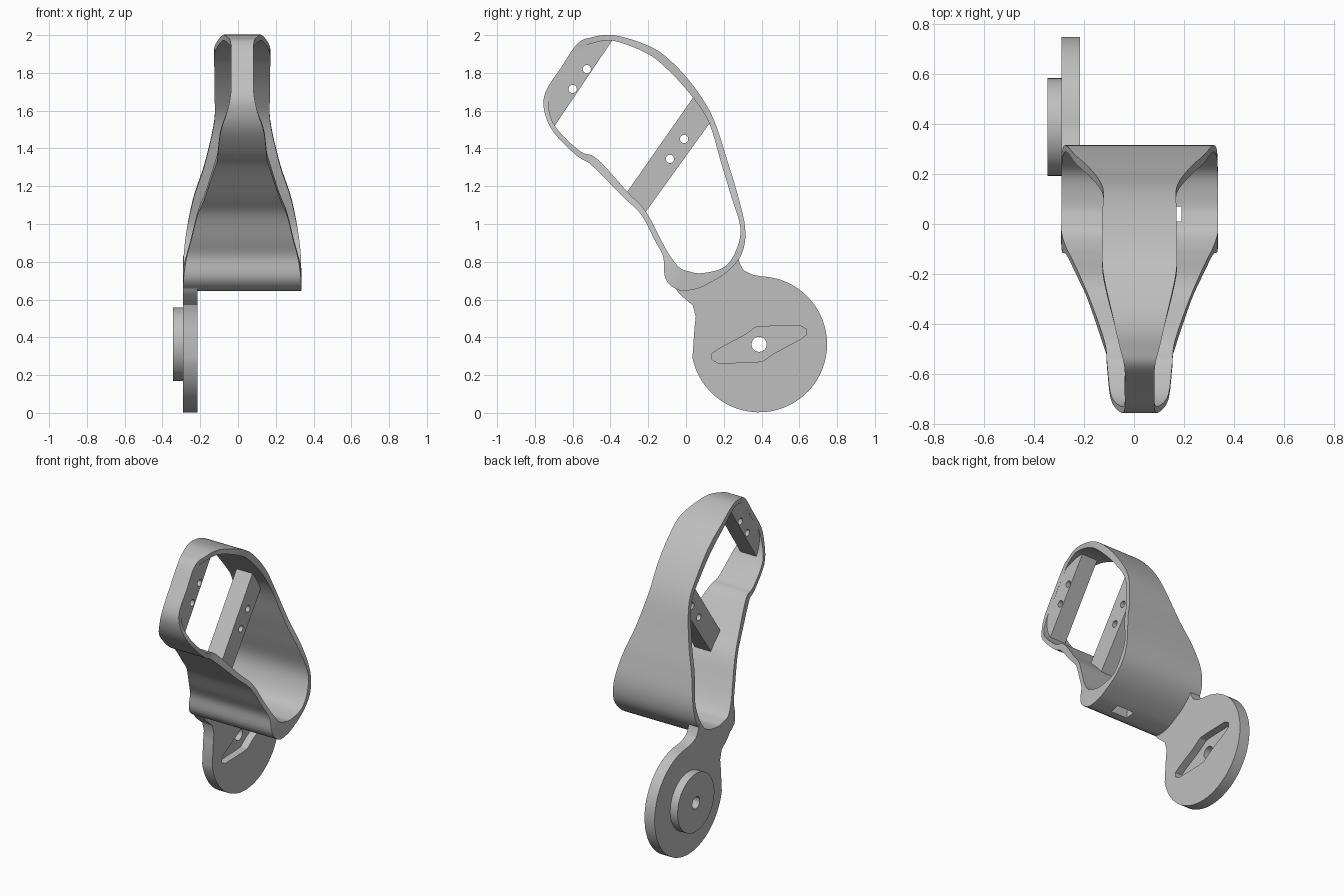
import bpy, bmesh, math
from mathutils import Vector

cube = bpy.data.objects.get("Cube")
if cube:
    bpy.data.objects.remove(cube, do_unlink=True)

grey = bpy.data.materials.new("plain grey")
grey.use_nodes = True
colour = (0.52, 0.52, 0.52, 1)
grey.diffuse_color = colour
grey.node_tree.nodes["Principled BSDF"].inputs["Base Color"].default_value = colour

MID_X = 0.0225
DISC = Vector((0.387, 0.363))


def finish(name, bm):
    bmesh.ops.recalc_face_normals(bm, faces=bm.faces)
    mesh = bpy.data.meshes.new(name)
    bm.to_mesh(mesh)
    bm.free()
    mesh.materials.append(grey)
    obj = bpy.data.objects.new(name, mesh)
    bpy.context.collection.objects.link(obj)
    return obj


def slab(name, outline, x0, x1):
    """Extrude a (y, z) outline along x."""
    bm = bmesh.new()
    face = bm.faces.new([bm.verts.new((x0, y, z)) for y, z in outline])
    new = bmesh.ops.extrude_face_region(bm, geom=[face])["geom"]
    verts = [v for v in new if isinstance(v, bmesh.types.BMVert)]
    bmesh.ops.translate(bm, verts=verts, vec=(x1 - x0, 0, 0))
    return finish(name, bm)


def circle(centre, radius, count, start=0.0, sweep=math.tau):
    steps = [start + sweep * i / count for i in range(count)]
    return [(centre[0] + radius * math.cos(a), centre[1] + radius * math.sin(a)) for a in steps]


def select_only(obj):
    bpy.ops.object.select_all(action="DESELECT")
    obj.select_set(True)
    bpy.context.view_layer.objects.active = obj


def cut(obj, outline, x0, x1):
    cutter = slab("cutter", outline, x0, x1)
    cutter.hide_render = True
    mod = obj.modifiers.new("cut", "BOOLEAN")
    mod.operation, mod.solver, mod.object = "DIFFERENCE", "EXACT", cutter
    select_only(obj)
    bpy.ops.object.modifier_apply(modifier=mod.name)
    bpy.data.objects.remove(cutter, do_unlink=True)


def smooth(obj, degrees=30):
    select_only(obj)
    bpy.ops.object.shade_smooth_by_angle(angle=math.radians(degrees))


def spline(points, steps):
    """Closed smooth curve through the points."""
    n, result = len(points), []
    for i in range(n):
        a, b, c, d = (Vector(points[(i + k) % n]) for k in (-1, 0, 1, 2))
        for s in range(steps):
            t = s / steps
            result.append(0.5 * (2 * b + (c - a) * t + (2 * a - 5 * b + 4 * c - d) * t ** 2
                                 + (3 * b - a - 3 * c + d) * t ** 3))
    return result


# Looped band: inner y, inner z, wall thickness, half width
loop = [
    (-.035, .77, .1, .312), (.02, .748, .105, .312), (.085, .74, .07, .312),
    (.2, .77, .03, .312), (.265, .86, .035, .308), (.288, .98, .025, .292),
    (.24, 1.145, .035, .255), (.19, 1.31, .035, .2), (.12, 1.54, .03, .148),
    (.02, 1.69, .04, .148), (-.1, 1.82, .045, .148), (-.21, 1.905, .04, .146),
    (-.385, 1.97, .03, .105), (-.5, 1.955, .032, .075), (-.555, 1.925, .035, .06),
    (-.635, 1.81, .032, .06), (-.715, 1.69, .03, .06), (-.725, 1.6, .025, .08),
    (-.68, 1.5, .025, .115), (-.56, 1.385, .03, .13), (-.47, 1.345, .045, .14),
    (-.31, 1.17, .035, .195), (-.215, 1.07, .03, .235), (-.14, .93, .03, .27),
    (-.09, .84, .035, .295),
]
path = spline(loop, 5)
bm = bmesh.new()
rings = []
for i, p in enumerate(path):
    tangent = path[(i + 1) % len(path)] - path[i - 1]
    normal = Vector((tangent[1], -tangent[0])).normalized()
    inner = Vector((p[0], p[1]))
    outer = inner + normal * p[2]
    rings.append([bm.verts.new((MID_X + side * p[3], q.x, q.y))
                  for side, q in ((-1, inner), (1, inner), (1, outer), (-1, outer))])
for i, ring in enumerate(rings):
    for k in range(4):
        j = (k + 1) % 4
        bm.faces.new((rings[i - 1][k], rings[i - 1][j], ring[j], ring[k]))
band = finish("looped_band", bm)
# Small slot through the bottom wall
cut(band, [(.01, .55), (.07, .55), (.07, .85), (.01, .85)], .065, .19)
smooth(band)

# Cross bars with a pair of screw holes each
bars = {
    "nose_bar": ([(-.74, 1.69), (-.575, 1.94), (-.48, 1.975), (-.385, 1.98), (-.695, 1.52),
                  (-.735, 1.6)], [(-.525, 1.82), (-.6, 1.715)]),
    "middle_bar": ([(-.315, 1.165), (-.22, 1.055), (.13, 1.54), (.045, 1.68)],
                   [(-.01, 1.45), (-.085, 1.345)]),
}
for name, (outline, holes) in bars.items():
    bar = slab(name, outline, MID_X - .059, MID_X + .059)
    for hole in holes:
        cut(bar, circle(hole, .022, 20), -.2, .2)
    smooth(bar)

# Mounting disc with its neck rising to the band
neck = [(.045, .45), (.052, .51), (.035, .57), (-.03, .625), (-.065, .67), (-.075, .72),
        (.0, .73), (.085, .725), (.2, .755), (.275, .83), (.285, .79), (.305, .755), (.35, .732)]
mount = slab("mounting_disc", circle(DISC, .36, 48, math.radians(88), -math.radians(262)) + neck,
             -.29, -.215)

# Raised hub on the outer side
hub = slab("hub", circle(DISC, .195, 48), -.345, -.29)

# Lever-shaped recess and the axle hole
half = [(-.075, .05), (-.02, .09), (.03, .095), (.215, .1), (.25, .08), (.25, .05), (.215, .025)]
recess = [DISC + Vector(p) * sign for sign in (1, -1) for p in half]
cut(mount, recess, -.265, -.1)
for part in (mount, hub):
    cut(part, circle(DISC, .04, 24), -.5, 0)
    smooth(part)
